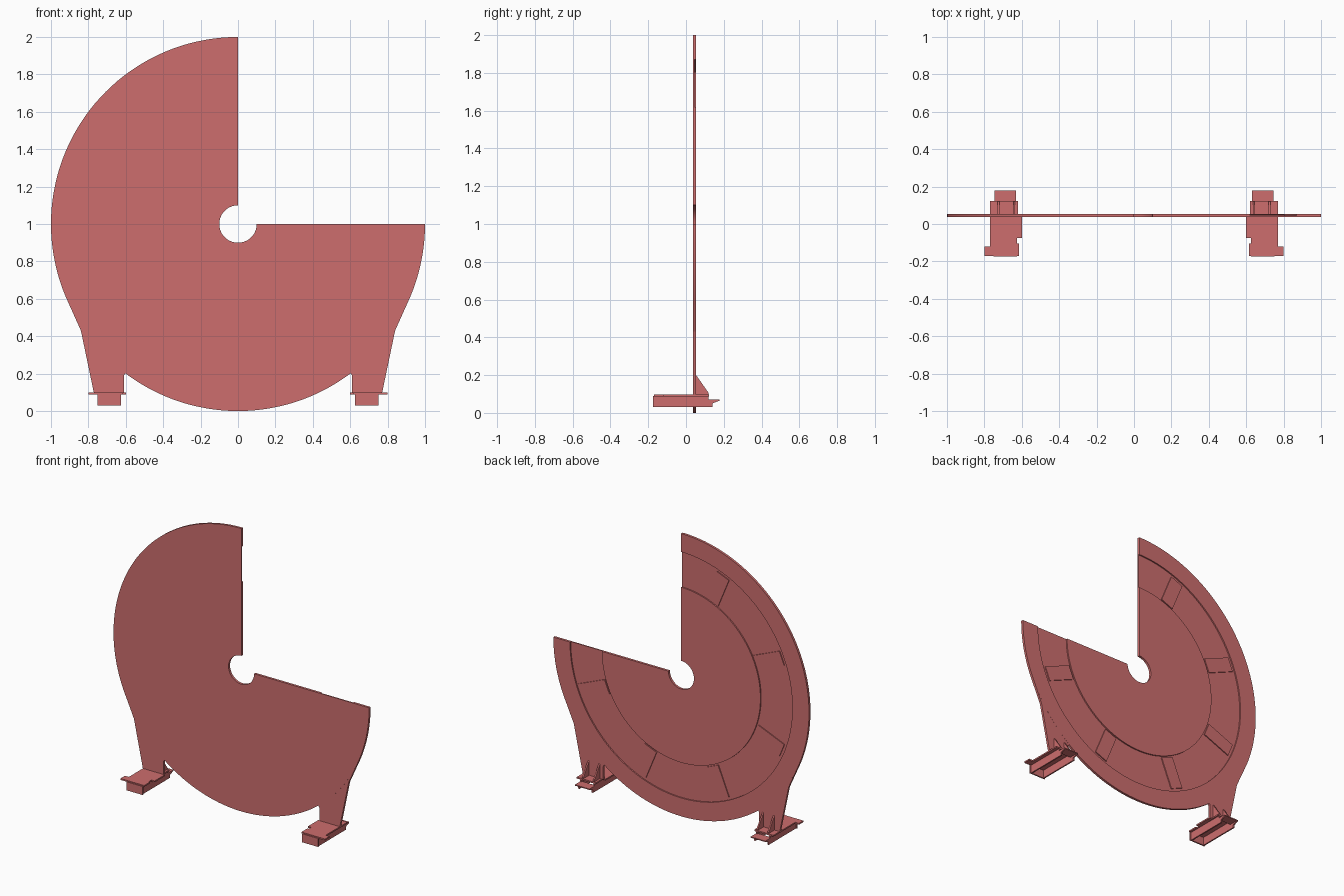
import bpy, bmesh, math
from mathutils import Vector, Matrix

cube = bpy.data.objects.get("Cube")
if cube:
    bpy.data.objects.remove(cube, do_unlink=True)

red = bpy.data.materials.new("soft_red")
red.use_nodes = True
red.diffuse_color = (0.61, 0.155, 0.155, 1)
red.node_tree.nodes["Principled BSDF"].inputs["Base Color"].default_value = red.diffuse_color

FRONT, FLOOR, BACK = 0.037, 0.045, 0.054   # disc depths along y
HUB = Vector((0, 0, 1))


def finish(name, bm, mirror=False):
    bmesh.ops.recalc_face_normals(bm, faces=bm.faces)
    mesh = bpy.data.meshes.new(name)
    bm.to_mesh(mesh)
    bm.free()
    mesh.materials.append(red)
    ob = bpy.data.objects.new(name, mesh)
    bpy.context.collection.objects.link(ob)
    if mirror:
        ob.modifiers.new("Mirror", "MIRROR").use_axis = (True, False, False)
    return ob


def prism(name, outline, axis, lo, hi, mirror=True):
    """Extrude a 2D outline along an axis (0, 1 or 2) from lo to hi."""
    bm = bmesh.new()
    verts = []
    for a, b in outline:
        co = [a, b]
        co.insert(axis, lo)
        verts.append(bm.verts.new(co))
    face = bm.faces.new(verts)
    out = bmesh.ops.extrude_face_region(bm, geom=[face])
    shift = Vector((0, 0, 0))
    shift[axis] = hi - lo
    moved = [v for v in out["geom"] if isinstance(v, bmesh.types.BMVert)]
    bmesh.ops.translate(bm, verts=moved, vec=shift)
    return finish(name, bm, mirror)


def box(name, x, y, z):
    rect = [(x[0], y[0]), (x[1], y[0]), (x[1], y[1]), (x[0], y[1])]
    return prism(name, rect, 2, *z)


# Three-quarter disc with a shallow ring channel in its back
profile = [(0.1, FRONT), (1, FRONT), (1, BACK), (0.87, BACK),
           (0.87, FLOOR), (0.62, FLOOR), (0.62, BACK), (0.1, BACK)]
bm = bmesh.new()
ring = [bm.verts.new((0, y, 1 + r)) for r, y in profile]
edges = [bm.edges.new((ring[i - 1], ring[i])) for i in range(len(ring))]
spun = bmesh.ops.spin(bm, geom=ring + edges, cent=HUB, axis=(0, 1, 0),
                      angle=math.radians(-270), steps=108)
last = [g for g in spun["geom_last"] if isinstance(g, bmesh.types.BMEdge)]
bmesh.ops.contextual_create(bm, geom=edges)
bmesh.ops.contextual_create(bm, geom=last)
disc = finish("disc", bm)
bpy.context.view_layer.objects.active = disc
disc.select_set(True)
bpy.ops.object.shade_smooth_by_angle(angle=math.radians(30))
disc.select_set(False)

# Radial ribs in the channel
bm = bmesh.new()
for k in range(6):
    turn = Matrix.Rotation(math.radians(-22.5 - 45 * k), 4, "Y")
    size = Matrix.Diagonal((0.1, BACK - FLOOR, 0.22, 1))
    place = Matrix.Translation((0, (FLOOR + BACK) / 2 - 0.002, 0.74))
    bmesh.ops.create_cube(bm, size=1, matrix=Matrix.Translation(HUB) @ turn @ place @ size)
finish("channel_ribs", bm)

# Legs, modelled on one side and mirrored
leg = [(-0.905, 0.575), (-0.84, 0.43), (-0.77, 0.095), (-0.61, 0.095), (-0.61, 0.19),
       (-0.6, 0.205), (-0.58, 0.22), (-0.7, 0.31), (-0.8, 0.42), (-0.88, 0.55)]
prism("legs", leg, 1, FRONT + 0.0005, BACK - 0.0005)

# Notched foot plates
foot = [(-0.8, -0.17), (-0.615, -0.17), (-0.615, -0.105), (-0.625, -0.105),
        (-0.625, -0.075), (-0.6, -0.075), (-0.6, 0.04), (-0.62, 0.04),
        (-0.62, 0.122), (-0.77, 0.122), (-0.77, -0.12), (-0.8, -0.12)]
prism("foot_plates", foot, 2, 0.088, 0.098)

# Channel under each foot, open below
side = [(-0.165, 0.03), (0.14, 0.03), (0.14, 0.05), (0.178, 0.065),
        (0.178, 0.072), (0.12, 0.072), (0.12, 0.09), (-0.165, 0.09)]
for name, x in (("outer", -0.745), ("inner", -0.64)):
    prism(f"channel_{name}_walls", side, 0, x, x + 0.01)
box("channel_front_walls", (-0.75, -0.625), (-0.175, -0.165), (0.03, 0.09))
box("channel_tail_plates", (-0.745, -0.63), (0.11, 0.178), (0.065, 0.072))

# Triangular gussets behind each leg
gusset = [(0.05, 0.095), (0.12, 0.095), (0.12, 0.105), (0.05, 0.205)]
for name, x in (("outer", -0.73), ("inner", -0.645)):
    prism(f"gussets_{name}", gusset, 0, x, x + 0.01)
